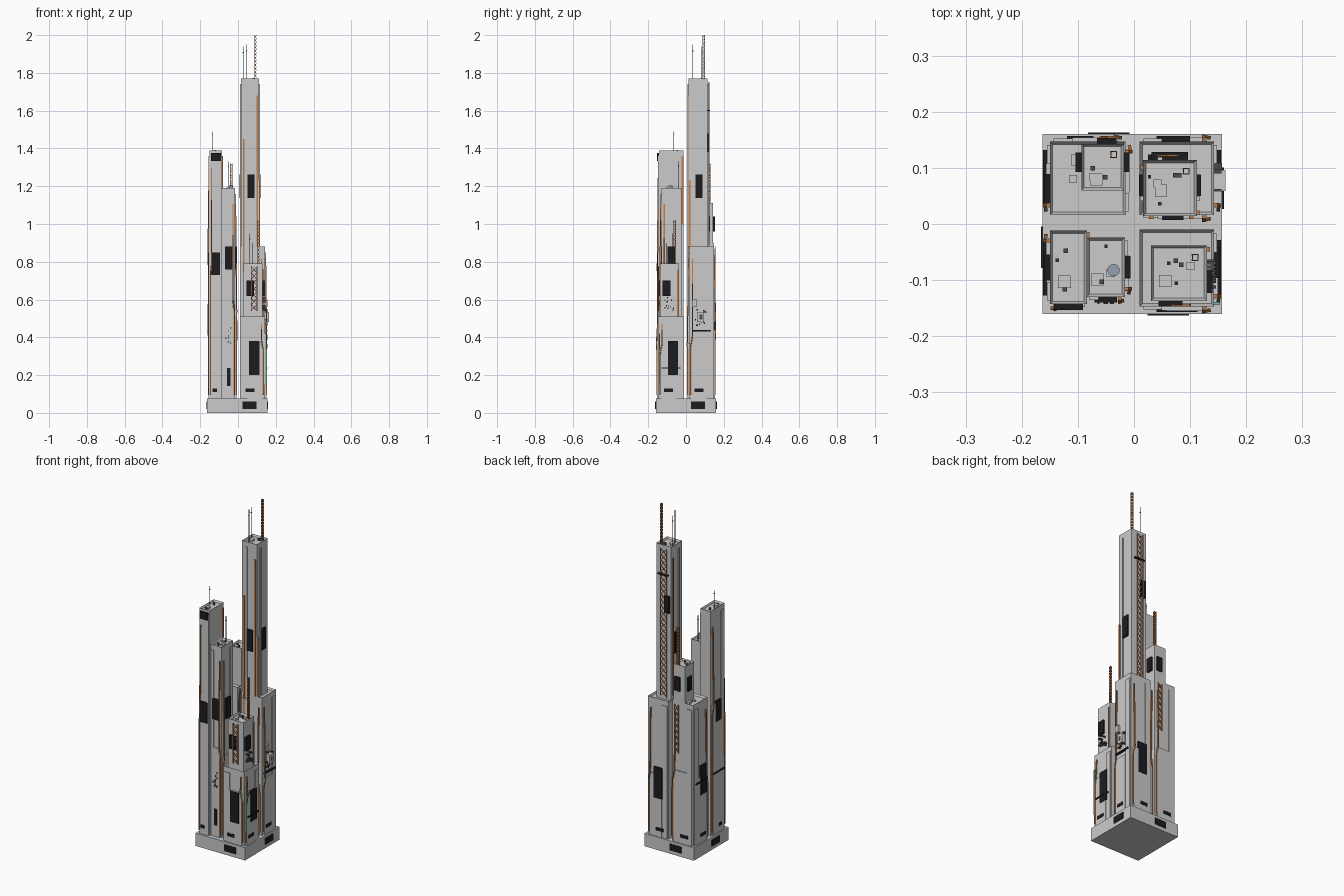
import bpy, bmesh, random
from mathutils import Vector, Matrix

if "Cube" in bpy.data.objects:
    bpy.data.objects.remove(bpy.data.objects["Cube"])
random.seed(4)

def mat(name, *c):
    m = bpy.data.materials.new(name)
    m.diffuse_color = (*c, 1)
    m.use_nodes = True
    m.node_tree.nodes["Principled BSDF"].inputs["Base Color"].default_value = m.diffuse_color
    return m
ORANGE = mat("rust_orange", 0.55, 0.2, 0.06)
BLACK = mat("screen_black", 0.012, 0.012, 0.014)
DARK = mat("dark_metal", 0.07, 0.07, 0.07)
TEAL = mat("teal", 0.2, 0.5, 0.48)
BLUE = mat("tank_blue", 0.3, 0.35, 0.45)

class Part:
    """Collects primitives into one mesh object."""
    def __init__(self, name, material=None):
        self.name, self.mat, self.bm = name, material, bmesh.new()
    def box(self, a, b):
        a, b = Vector(a), Vector(b)
        size = [abs(v) for v in b - a]
        bmesh.ops.create_cube(self.bm, size=1, matrix=Matrix.Translation((a+b)/2) @ Matrix.Diagonal((*size, 1)))
    def beam(self, p, q, w):
        p, q = Vector(p), Vector(q)
        rot = (q-p).to_track_quat('Z', 'Y').to_matrix().to_4x4()
        bmesh.ops.create_cube(self.bm, size=1, matrix=Matrix.Translation((p+q)/2) @ rot @ Matrix.Diagonal((w, w, (q-p).length, 1)))
    def lattice(self, a0, a1, b0, b1, n, w):
        """Crossed braces between two rails a0-a1 and b0-b1."""
        a0, a1, b0, b1 = map(Vector, (a0, a1, b0, b1))
        self.beam(a0, a1, w)
        self.beam(b0, b1, w)
        for k in range(n):
            s, t = k/n, (k+1)/n
            self.beam(a0.lerp(a1, s), b0.lerp(b1, t), w*0.8)
            self.beam(b0.lerp(b1, s), a0.lerp(a1, t), w*0.8)
    def done(self):
        me = bpy.data.meshes.new(self.name)
        self.bm.to_mesh(me)
        self.bm.free()
        if self.mat:
            me.materials.append(self.mat)
        bpy.context.collection.objects.link(bpy.data.objects.new(self.name, me))

class Tower:
    """Box tower with a recessed roof; faces are addressed F, B, L, R."""
    def __init__(self, name, x0, x1, y0, y1, z0, z1, parapet=True):
        self.x, self.y, self.z0, self.z1 = (x0, x1), (y0, y1), z0, z1
        self.roof = z1 - 0.012
        p = Part(name)
        p.box((x0, y0, z0), (x1, y1, z1))
        if parapet:
            top = max(p.bm.faces, key=lambda f: f.calc_center_median().z)
            bmesh.ops.inset_region(p.bm, faces=[top], thickness=0.005, use_even_offset=True)
            bmesh.ops.translate(p.bm, verts=top.verts, vec=(0, 0, -0.012))
        p.done()
    def width(self, f):
        r = self.x if f in 'FB' else self.y
        return r[1] - r[0]
    def at(self, f, k, z, d=0.0):
        """Point on face f: k runs 0..1 along +x or +y, d is the distance out."""
        r = self.x if f in 'FB' else self.y
        u = r[0] + k*(r[1]-r[0])
        return {'F': (u, self.y[0]-d, z), 'B': (u, self.y[1]+d, z),
                'L': (self.x[0]-d, u, z), 'R': (self.x[1]+d, u, z)}[f]
    def slab(self, part, f, k0, k1, z0, z1, d=0.005):
        part.box(self.at(f, k0, z0, -0.001), self.at(f, k1, z1, d))
    def spot(self, i, j):
        return self.x[0] + i*(self.x[1]-self.x[0]), self.y[0] + j*(self.y[1]-self.y[0])

# podium and the four stepped towers
POD = Tower("podium", -0.163, 0.157, -0.16, 0.16, 0, 0.075, False)
G = POD.z1
AL = Tower("back_right_lower", 0.01, 0.143, 0.016, 0.147, G, 0.88)
AU = Tower("back_right_upper", 0.016, 0.112, 0.014, 0.114, AL.roof, 1.77)
BL = Tower("front_right_lower", 0.01, 0.143, -0.147, -0.01, G, 0.51)
BU = Tower("front_right_upper", 0.03, 0.13, -0.137, -0.038, BL.roof, 0.79)
CT = Tower("front_left_tall", -0.15, -0.084, -0.143, -0.012, G, 1.39)
CS = Tower("front_left_short", -0.084, -0.016, -0.13, -0.024, G, 1.19)
DL = Tower("back_left_lower", -0.15, -0.015, 0.016, 0.147, G, 0.9)
DU = Tower("back_left_upper", -0.094, -0.018, 0.06, 0.143, DL.roof, 1.11)

# stepped facade panels, with a pipe jogging over each step
fac, pipes = Part("facade_panels"), Part("facade_pipes", ORANGE)
for t, faces, split in [(AL, 'BRF', 0.5), (BL, 'FR', 0.75), (DL, 'BLR', 0.55), (CT, 'LF', 0.6), (CS, 'FR', 0.5)]:
    for i, f in enumerate(faces):
        side = (lambda k: 1-k) if i % 2 else (lambda k: k)
        zs = t.z1*(split - 0.04*i)
        t.slab(fac, f, side(0.05), side(0.3), G, t.z1-0.03)
        t.slab(fac, f, side(0.3), side(0.9), G, zs, 0.007)
        path = [t.at(f, side(0.93), G+0.02, 0.007), t.at(f, side(0.93), zs-0.05, 0.007),
                t.at(f, side(0.86), zs, 0.009), t.at(f, side(0.86), t.z1*0.93, 0.003)]
        for p, q in zip(path, path[1:]):
            pipes.beam(p, q, 0.006)

# pilasters and straight conduits on the tallest shafts
for f in 'FRLB':
    AU.slab(fac, f, 0.27, 0.36, AL.z1, AU.z1-0.03)
for t, f, k, z0, z1 in [(AU, 'R', 0.06, 0.88, 1.23), (AU, 'F', 0.9, 0.88, 1.68), (AU, 'F', 0.15, 0.75, 1.45),
                        (AU, 'L', 0.86, 0.9, 1.7), (BU, 'R', 0.93, 0.51, 0.76),
                        (CT, 'L', 0.1, 0.5, 1.36), (CT, 'R', 0.95, 1.0, 1.36)]:
    h = 0.004/t.width(f)
    t.slab(pipes, f, k-h, k+h, z0, z1)
fac.done()
pipes.done()
strip = Part("teal_strip", TEAL)
BL.slab(strip, 'R', 0.02, 0.06, 0.15, 0.42, 0.009)
strip.done()

# black screens: tower, faces, position along face, centre height, width, height
scr = Part("screens", BLACK)
def screen(t, faces, k, z, w, h, d=0.01):
    for f in faces:
        r = w/2/t.width(f)
        t.slab(scr, f, k-r, k+r, z-h/2, z+h/2, d)
screen(POD, 'FR', 0.7, 0.04, 0.074, 0.038, 0.003)
screen(POD, 'BL', 0.37, 0.04, 0.074, 0.038, 0.003)
screen(BL, 'FR', 0.57, 0.29, 0.055, 0.18)
screen(AL, 'B', 0.47, 0.39, 0.055, 0.18)
screen(DL, 'L', 0.35, 0.44, 0.055, 0.17)
screen(BU, 'FR', 0.35, 0.66, 0.042, 0.08)
screen(AU, 'FRL', 0.55, 1.2, 0.038, 0.125, 0.007)
screen(AU, 'B', 0.25, 1.43, 0.03, 0.1)
screen(DU, 'RBL', 0.6, 1.0, 0.035, 0.08)
screen(CT, 'F', 0.5, 1.355, 0.052, 0.042)
screen(CT, 'FL', 0.5, 0.79, 0.046, 0.12)
screen(CS, 'FR', 0.5, 0.82, 0.04, 0.12)
screen(CS, 'F', 0.5, 0.19, 0.018, 0.095)
for t, faces in [(AL, 'BR'), (BL, 'FR'), (DL, 'BL'), (CT, 'FL')]:   # door signs and thin ledges
    screen(t, faces, 0.4, 0.12, t.width(faces[0])*0.35, 0.018)
    screen(t, faces[1], 0.5, 0.434 if t.z1 > 0.6 else 0.238, 0.1, 0.007, 0.012)
screen(AU, 'B', 0.5, 1.6, 0.065, 0.006, 0.014)
scr.done()

# cooling units and small clutter on walls
ac, rods = Part("wall_units"), Part("wall_clutter", DARK)
AL.slab(ac, 'R', 0.33, 0.61, 0.48, 0.535, 0.02)
AL.slab(ac, 'R', 0.15, 0.33, 0.56, 0.6, 0.014)
AL.slab(rods, 'R', 0.42, 0.54, 0.495, 0.52, 0.0205)
for t, f, z, d in [(AL, 'R', 0.5, 0.013), (CS, 'F', 0.41, 0.013), (BU, 'R', 0.58, 0.016)]:
    for _ in range(12):
        k, zz = random.uniform(0.2, 0.7), z + random.uniform(-0.05, 0.05)
        t.slab(rods, f, k, k+0.05, zz, zz+0.008, d)
ac.done()
rods.done()

# square lattice masts on the roofs, flat lattice ladders on the walls
lat = Part("lattice_masts", ORANGE)
for t, i, j, top in [(AU, 0.8, 0.8, 2.0), (DU, 0.76, 0.77, 1.32), (BU, 0.79, 0.78, 1.02)]:
    x, y = t.spot(i, j)
    ring = [(x+0.005*a, y+0.005*b) for a, b in ((-1, -1), (1, -1), (1, 1), (-1, 1))]
    for a, b in zip(ring, ring[1:] + ring[:1]):
        lat.lattice((*a, t.roof), (*a, top), (*b, t.roof), (*b, top), 13, 0.0022)
lat.done()
lad = Part("lattice_ladders", ORANGE)
for t, f, k0, k1, z0, z1 in [(BU, 'F', 0.4, 0.7, 0.54, 0.775), (AU, 'B', 0.27, 0.65, 0.89, 1.75), (DL, 'B', 0.67, 0.85, 0.6, 0.88)]:
    lad.lattice(*[t.at(f, k, z, 0.008) for k in (k0, k1) for z in (z0, z1)], round((z1-z0)/0.033), 0.004)
lad.done()

# whip antennas
ant = Part("antennas", DARK)
for t, i, j, h in [(AU, 0.12, 0.7, 0.17), (AU, 0.31, 0.22, 0.18), (CT, 0.2, 0.6, 0.1), (CS, 0.5, 0.85, 0.14),
                   (BU, 0.32, 0.68, 0.16), (BU, 0.45, 0.32, 0.11)]:
    x, y = t.spot(i, j)
    ant.beam((x, y, t.roof), (x, y, t.z1+h), 0.0024)
    ant.box((x-0.003, y-0.003, t.z1+h*0.8), (x+0.003, y+0.003, t.z1+h*0.8+0.004))
ant.done()

# roof equipment: flat housings and dark vents scattered on each roof
units, vents = Part("roof_units"), Part("roof_vents", DARK)
for t in (AU, BU, CT, CS, DU, DL):
    for part, s, h in [(units, 0.011, 0.01), (units, 0.007, 0.008), (vents, 0.004, 0.014), (vents, 0.004, 0.012)]:
        x, y = t.spot(random.uniform(0.25, 0.72), random.uniform(0.2, 0.75))
        part.box((x-s, y-s, t.roof-0.001), (x+s, y+s, t.roof+h))
units.done()
vents.done()
x, y = CS.spot(0.7, 0.45)
bpy.ops.mesh.primitive_cylinder_add(vertices=16, radius=0.011, depth=0.028, location=(x, y, CS.roof+0.013))
tank = bpy.context.object
tank.name = "roof_tank"
tank.data.materials.append(BLUE)
